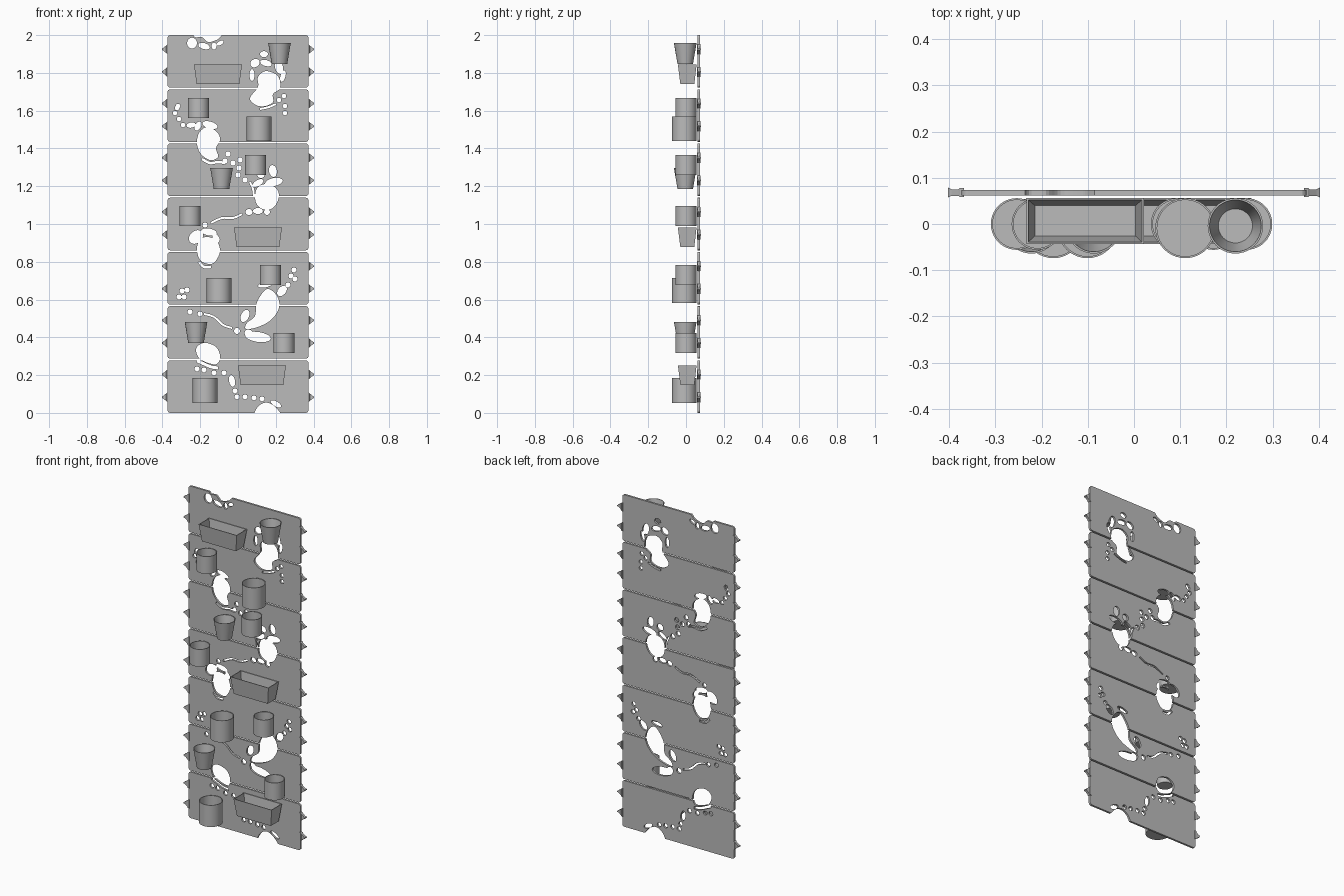
import bpy, bmesh, math
from mathutils import Vector

cube = bpy.data.objects.get("Cube")
if cube:
    bpy.data.objects.remove(cube)

U = 2 / 378              # layout grid step: the wall is 378 steps tall
PITCH, TALL, HALF = 0.287, 0.278, 0.373
FRONT, BACK = 0.062, 0.074

grey = bpy.data.materials.new("plain grey")
grey.use_nodes = True
COLOUR = (0.5, 0.5, 0.5, 1)
grey.diffuse_color = COLOUR
grey.node_tree.nodes["Principled BSDF"].inputs["Base Color"].default_value = COLOUR


def finish(bm, name, smooth=False):
    bmesh.ops.recalc_face_normals(bm, faces=bm.faces)
    mesh = bpy.data.meshes.new(name)
    bm.to_mesh(mesh)
    bm.free()
    mesh.materials.append(grey)
    obj = bpy.data.objects.new(name, mesh)
    bpy.context.collection.objects.link(obj)
    if smooth:
        bpy.ops.object.select_all(action='DESELECT')
        obj.select_set(True)
        bpy.context.view_layer.objects.active = obj
        bpy.ops.object.shade_smooth_by_angle(angle=math.radians(35))
    return obj


def prism(bm, outline, y0, y1):
    face = bm.faces.new([bm.verts.new((x, y0, z)) for x, z in outline])
    new = bmesh.ops.extrude_face_region(bm, geom=[face])["geom"]
    for v in new:
        if isinstance(v, bmesh.types.BMVert):
            v.co.y = y1


def spline(points, closed, steps=5):
    # Catmull-Rom curve through a few points
    pts = [Vector(p) for p in points]
    n = len(pts)
    pick = (lambda i: pts[i % n]) if closed else (lambda i: pts[max(0, min(n - 1, i))])
    out = []
    for i in range(n if closed else n - 1):
        a, b, c, d = (pick(i + k) for k in (-1, 0, 1, 2))
        for s in range(steps):
            t = s / steps
            out.append(0.5 * (2 * b + (c - a) * t + (2 * a - 5 * b + 4 * c - d) * t * t
                              + (3 * b - a - 3 * c + d) * t ** 3))
    return out if closed else out + [pts[-1]]


# Cut-out patterns
cut = bmesh.new()


def hole(outline):
    prism(cut, [(x * U, z * U) for x, z in outline], 0, 0.15)


def blob(*points):
    hole(spline(points, True))


def oval(x, z, rx, rz=None, tilt=0):
    rz = rz or rx
    c, s = math.cos(math.radians(tilt)), math.sin(math.radians(tilt))
    ring = [(rx * math.cos(k * math.tau / 16), rz * math.sin(k * math.tau / 16)) for k in range(16)]
    hole([(x + a * c - b * s, z + a * s + b * c) for a, b in ring])


def slit(width, *points):
    path = spline(points, False)
    left, right = [], []
    for i, p in enumerate(path):
        d = (path[min(i + 1, len(path) - 1)] - path[max(i - 1, 0)]).normalized()
        side = Vector((-d.y, d.x)) * width / 2
        left.append(p + side)
        right.append(p - side)
    hole(left + right[::-1])


def dots(radius, *centres):
    for x, z in centres:
        oval(x, z, radius)


# top edge pattern
blob((-43, 382), (-43, 376), (-36, 376), (-30, 371), (-22, 373), (-18, 376), (-16, 382))
oval(-46, 370, 5, 5.5)
oval(-34, 367, 6, 3, -15)
oval(-24, 367, 2.5, 3.5)
oval(-18, 370, 4, 2, 30)
# upper right pattern
blob((28, 342), (20, 336), (20, 326), (12, 315), (18, 308), (27, 307), (35, 311), (35, 319), (42, 325), (40, 337))
oval(26, 359, 4, 3)
oval(17, 350, 5, 4, 30)
oval(28, 350, 6, 3, -15)
oval(14, 338, 2.5, 6)
oval(41, 346, 4, 7, 15)
oval(45, 337, 2.5, 6, -15)
slit(2, (22, 304), (31, 306), (38, 309))
dots(2.3, (46, 317), (41, 313), (47, 307), (47, 300))
# left pattern with a trail
blob((-31, 286), (-21, 281), (-18, 273), (-22, 265), (-20, 256), (-28, 253), (-37, 259), (-41, 269), (-39, 280))
oval(-28, 288, 8, 3.5, -15)
oval(-40, 287, 3, 5, -30)
oval(-47, 288, 4.5, 2.7, 10)
slit(2.5, (-36, 254), (-28, 250), (-20, 251), (-13, 250))
dots(2.3, (-61, 305), (-63, 300), (-59, 294), (-55, 288), (-60, 307))
dots(2.7, (-10, 259), (-13, 252), (-5, 250), (2, 253), (1, 245), (0, 238), (7, 233))
# middle right pattern
blob((29, 229), (38, 225), (41, 217), (37, 207), (29, 203), (20, 207), (17, 216), (20, 226))
oval(23, 239, 4)
oval(35, 242, 4, 6, 10)
oval(36, 231, 9, 4, 10)
oval(20, 230, 6, 3, 30)
slit(2, (12, 231), (15, 224), (16, 216))
oval(11, 201, 3.5, 3)
oval(20, 202, 5, 3)
oval(29, 201, 3)
slit(2, (-27, 190), (-16, 195), (-5, 195), (4, 199))
dots(2.5, (-33, 188))
# middle left pattern
blob((-32, 176), (-22, 173), (-18, 163), (-21, 154), (-27, 149), (-37, 152), (-41, 162), (-39, 172))
oval(-42, 176, 8, 6, 40)
oval(-29, 181, 8, 3.5, -10)
oval(-22, 175, 3, 5, 35)
slit(2.5, (-39, 151), (-34, 146), (-27, 146))
# lower right pattern
blob((29, 124), (39, 117), (41, 105), (33, 93), (20, 86), (8, 84), (9, 90), (17, 97), (19, 111))
oval(44, 122, 6, 4, 50)
oval(27, 128, 7, 2.5, 10)
oval(7, 97, 4, 6.5, -25)
oval(20, 76, 13, 5, -8)
oval(11, 79, 5, 4, -50)
oval(-1, 82, 3)
slit(2, (-34, 99), (-24, 96), (-15, 88), (-6, 85))
dots(2.5, (56, 143), (53, 137), (57, 134), (50, 128), (-51, 123), (-56, 122))
dots(2.5, (-54, 116), (-59, 116), (-48, 101), (-38, 99))
# lowest left pattern with a trail
blob((-32, 70), (-22, 66), (-18, 57), (-21, 49), (-30, 50), (-39, 55), (-42, 63), (-39, 68))
slit(3, (-41, 52), (-34, 49), (-27, 46), (-20, 45))
dots(2.5, (-41, 44), (-34, 43), (-24, 40), (-14, 40), (-3, 22), (-1, 16), (7, 16), (16, 15), (24, 14))
oval(-6, 32, 3, 6, 10)
blob((18, -4), (19, 5), (26, 10), (33, 9), (40, 3), (42, -4))
oval(38, 9, 6, 2.5, -30)

cutter = finish(cut, "pattern_cutter")
cutter.hide_render = True
cutter.hide_viewport = True

# Wall panels with rounded corners and side clips
R = 0.014
for i in range(7):
    z0 = i * PITCH
    outline = []
    for k, (sx, sz) in enumerate([(1, 1), (-1, 1), (-1, -1), (1, -1)]):
        cx, cz = sx * (HALF - R), z0 + TALL / 2 + sz * (TALL / 2 - R)
        for j in range(6):
            a = math.pi / 2 * (k + j / 5)
            outline.append((cx + R * math.cos(a), cz + R * math.sin(a)))
    bm = bmesh.new()
    prism(bm, outline, FRONT, BACK)
    panel = finish(bm, f"wall_panel_{i + 1}")
    mod = panel.modifiers.new("pattern", 'BOOLEAN')
    mod.operation, mod.solver, mod.object = 'DIFFERENCE', 'EXACT', cutter
    mod.use_self = True

    bm = bmesh.new()
    mid = (FRONT + BACK) / 2
    for side in (-1, 1):
        for z in (z0 + 0.083, z0 + 0.203):
            rings = []
            # flared, pinched, flared again towards the tip
            for x, h, d in ((0.368, 0.027, 0.01), (0.377, 0.023, 0.01), (0.38, 0.02, 0.007),
                            (0.395, 0.008, 0.007), (0.403, 0.003, 0.011)):
                rings.append([bm.verts.new((side * x, mid + sy * d, z + sz * h))
                              for sy, sz in ((-1, -1), (1, -1), (1, 1), (-1, 1))])
            for a, b in zip(rings, rings[1:]):
                for k in range(4):
                    bm.faces.new((a[k], a[k - 1], b[k - 1], b[k]))
            bm.faces.new(rings[0])
            bm.faces.new(rings[-1])
    finish(bm, f"side_clips_{i + 1}")


def vessel(name, section, z0, z1, wall=0.004, smooth=True):
    # open container: section(t, inset) gives the ring at height t
    bm = bmesh.new()
    levels = [(0, 0, z0), (1, 0, z1), (1, wall, z1), (0, wall, z0 + wall)]
    rings = [[bm.verts.new((x, y, z)) for x, y in section(t, w)] for t, w, z in levels]
    for a, b in zip(rings, rings[1:]):
        for k in range(len(a)):
            bm.faces.new((a[k - 1], a[k], b[k], b[k - 1]))
    bm.faces.new(rings[0])
    bm.faces.new(rings[-1])
    finish(bm, name, smooth)


def pot(name, x, z, r, h, foot):
    def section(t, w):
        q = foot + (r - foot) * t - w
        return [(x * U + q * math.cos(k * math.tau / 40), 0.056 - r + q * math.sin(k * math.tau / 40))
                for k in range(40)]
    vessel(name, section, z * U, z * U + h)


def planter(name, x, z):
    def section(t, w):
        a, b, c = 0.113 + 0.014 * t - w, -0.03 - 0.013 * t + w, 0.044 + 0.012 * t - w
        return [(x * U - a, b), (x * U + a, b), (x * U + a, c), (x * U - a, c)]
    vessel(name, section, z * U, z * U + 0.104, smooth=False)


for i, (x, z) in enumerate([(41.5, 349), (-16.5, 224), (-42, 70)]):
    pot(f"tapered_pot_{i + 1}", x, z, 0.06, 0.112, 0.041)
for i, (x, z) in enumerate([(-39.5, 295), (17.5, 238), (-48, 187), (32.5, 128), (46, 60)]):
    pot(f"small_pot_{i + 1}", x, z, 0.056, 0.105, 0.056)
for i, (x, z) in enumerate([(21, 272), (-19, 110), (-33, 10)]):
    pot(f"large_pot_{i + 1}", x, z, 0.065, 0.131, 0.065)
for i, (x, z) in enumerate([(-20, 329), (20, 166), (24, 28)]):
    planter(f"planter_box_{i + 1}", x, z)
